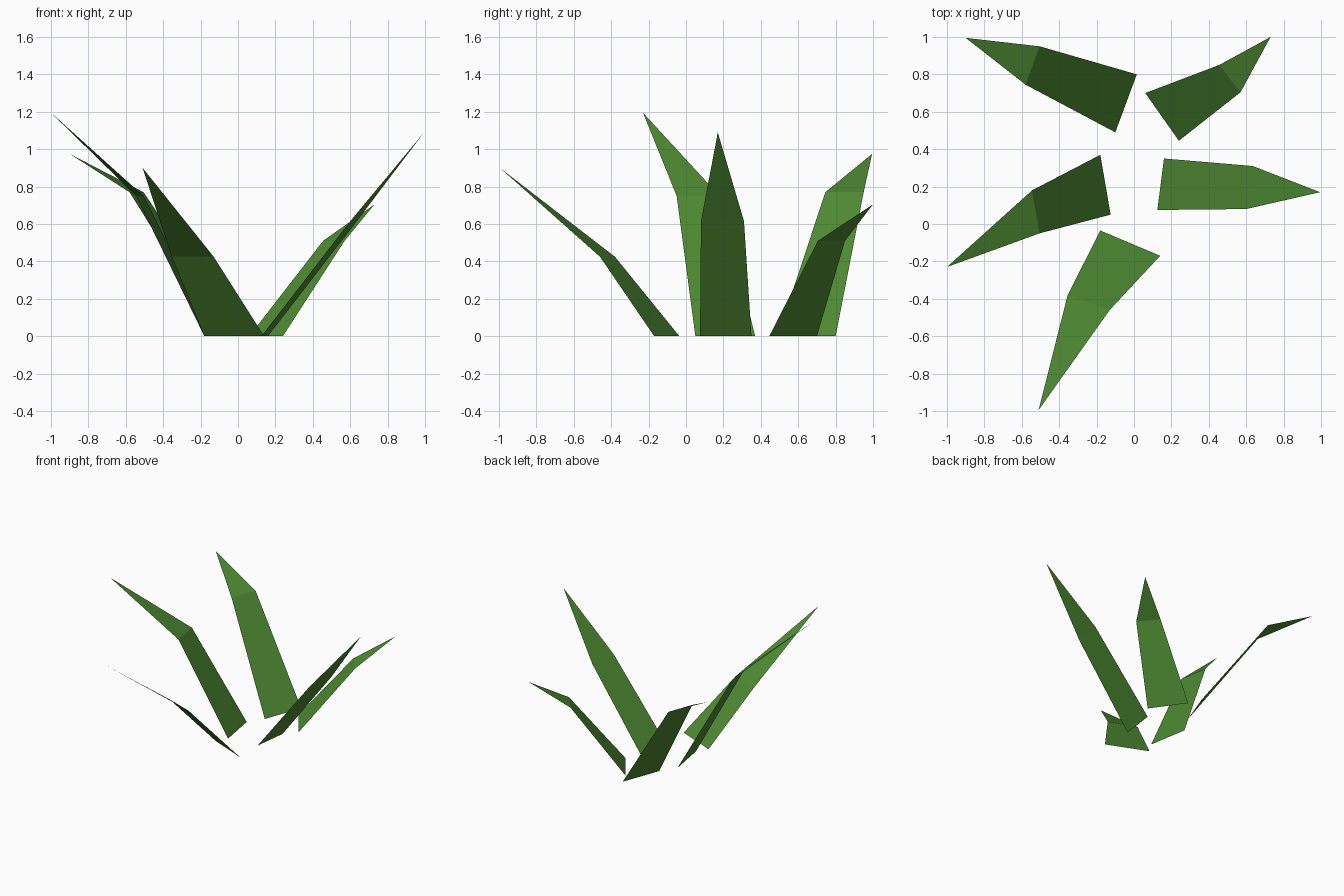
import bpy, bmesh

if "Cube" in bpy.data.objects:
    bpy.data.objects.remove(bpy.data.objects["Cube"])

green = bpy.data.materials.new("leaf green")
green.diffuse_color = (0.076, 0.254, 0.032, 1)
green.use_nodes = True
green.node_tree.nodes["Principled BSDF"].inputs["Base Color"].default_value = green.diffuse_color


def leaf(name, base, mid, bend_z, tip):
    """Folded leaf: a quad from the ground to the bend, then a pointed triangle."""
    bm = bmesh.new()
    b0, b1 = [bm.verts.new((x, y, 0)) for x, y in base]
    m0, m1 = [bm.verts.new((x, y, bend_z)) for x, y in mid]
    t = bm.verts.new(tip)
    bm.faces.new((b0, b1, m1, m0))
    bm.faces.new((m0, m1, t))
    # upper side of the leaf faces up
    for f in bm.faces:
        f.normal_update()
        if f.normal.z < 0:
            f.normal_flip()
    mesh = bpy.data.meshes.new(name)
    bm.to_mesh(mesh)
    bm.free()
    mesh.materials.append(green)
    bpy.context.collection.objects.link(bpy.data.objects.new(name, mesh))


# five leaves spreading outward from the middle
leaf("leaf_back_left", [(0.015, 0.80), (-0.10, 0.49)],
     [(-0.505, 0.95), (-0.58, 0.745)], 0.77, (-0.90, 0.995, 0.975))
leaf("leaf_back_right", [(0.06, 0.70), (0.24, 0.445)],
     [(0.455, 0.85), (0.57, 0.705)], 0.51, (0.73, 1.0, 0.705))
leaf("leaf_right", [(0.16, 0.35), (0.125, 0.075)],
     [(0.635, 0.31), (0.60, 0.08)], 0.615, (0.995, 0.17, 1.09))
leaf("leaf_left", [(-0.18, 0.37), (-0.125, 0.05)],
     [(-0.545, 0.18), (-0.505, -0.05)], 0.75, (-1.0, -0.23, 1.195))
leaf("leaf_front", [(-0.18, -0.035), (0.14, -0.17)],
     [(-0.355, -0.38), (-0.13, -0.46)], 0.425, (-0.51, -0.995, 0.90))
